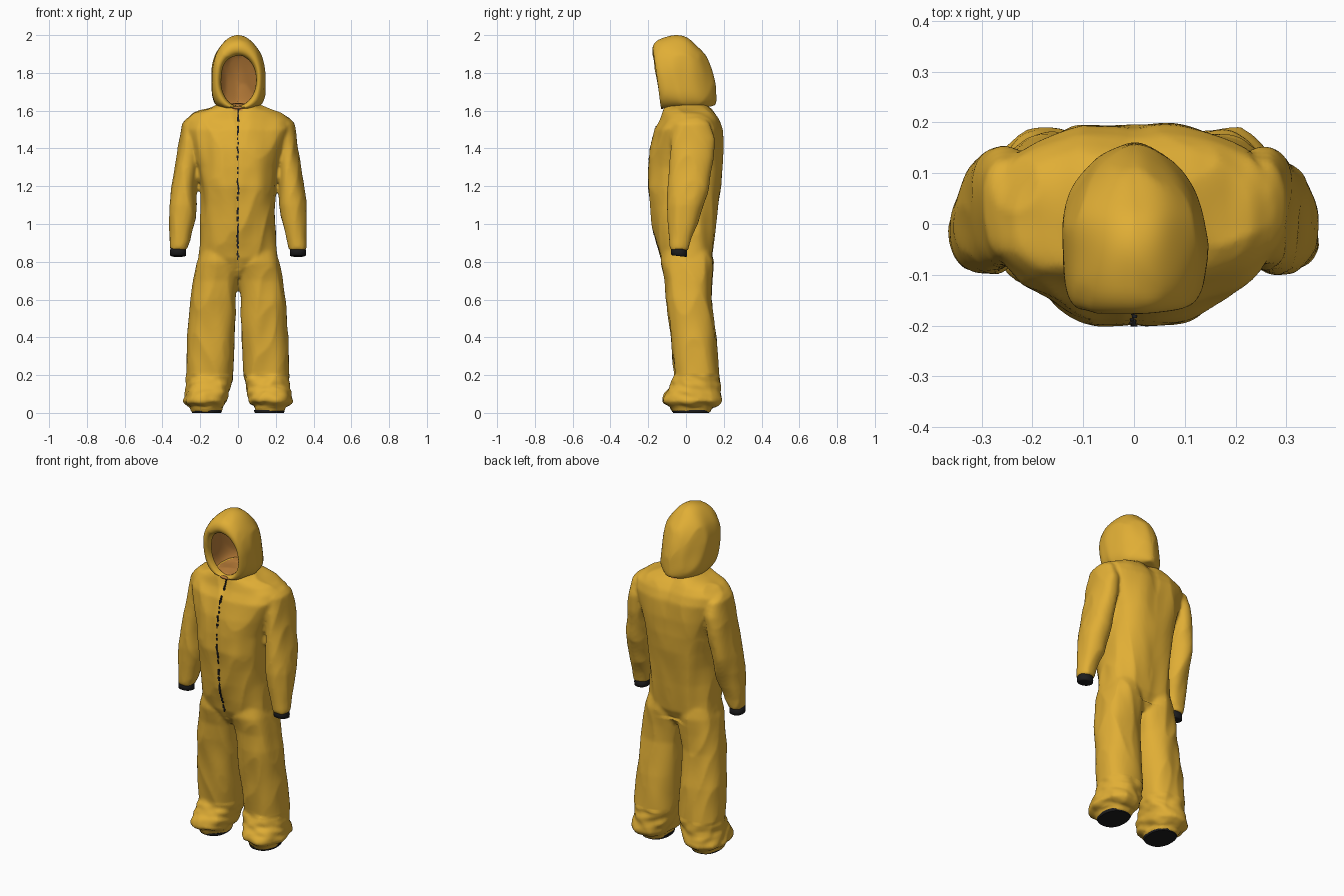
import bpy, bmesh, math, random
from mathutils import Vector, noise
from mathutils.bvhtree import BVHTree

if "Cube" in bpy.data.objects:
    bpy.data.objects.remove(bpy.data.objects["Cube"])

random.seed(4)


def material(name, rgb):
    m = bpy.data.materials.new(name)
    m.diffuse_color = (*rgb, 1)
    m.use_nodes = True
    m.node_tree.nodes["Principled BSDF"].inputs["Base Color"].default_value = m.diffuse_color
    return m


YELLOW = material("yellow fabric", (0.75, 0.425, 0.036))
LINING = material("brown lining", (0.50, 0.21, 0.042))
BLACK = material("black rubber", (0.012, 0.012, 0.013))


def spow(v, n):
    return math.copysign(abs(v) ** (2 / n), v)


def oval(z, x0, x1, y0, y1, n=2.3, count=40):
    """Horizontal super-ellipse ring."""
    ring = []
    for i in range(count):
        a = 2 * math.pi * i / count
        ring.append(Vector(((x0 + x1) / 2 + (x1 - x0) / 2 * spow(math.cos(a), n),
                            (y0 + y1) / 2 + (y1 - y0) / 2 * spow(math.sin(a), n), z)))
    return ring


def loft(bm, rings, cap_start=True, cap_end=True):
    rows = [[bm.verts.new(p) for p in r] for r in rings]
    n = len(rows[0])
    for a, b in zip(rows, rows[1:]):
        for i in range(n):
            j = (i + 1) % n
            bm.faces.new((a[i], a[j], b[j], b[i]))
    if cap_start:
        bm.faces.new(rows[0])
    if cap_end:
        bm.faces.new(rows[-1])


def make(name, bm, mats, smooth=True):
    bmesh.ops.recalc_face_normals(bm, faces=bm.faces[:])
    me = bpy.data.meshes.new(name)
    bm.to_mesh(me)
    bm.free()
    ob = bpy.data.objects.new(name, me)
    bpy.context.collection.objects.link(ob)
    for m in mats:
        me.materials.append(m)
    for p in me.polygons:
        p.use_smooth = smooth
    return ob


def bake(ob, mats):
    """Replace the mesh by its modified version."""
    dg = bpy.context.evaluated_depsgraph_get()
    me = bpy.data.meshes.new_from_object(ob.evaluated_get(dg))
    ob.modifiers.clear()
    ob.data = me
    me.materials.clear()
    for m in mats:
        me.materials.append(m)
    for p in me.polygons:
        p.use_smooth = True
        p.material_index = 0


def crumple(ob, amount):
    """Push soft, mostly lengthwise cloth folds into the surface."""
    moves = []
    for v in ob.data.vertices:
        c = v.co
        f = noise.noise(Vector((c.x * 11, c.y * 9, c.z * 3 + c.x * 3)))
        g = abs(noise.noise(Vector((c.x * 9 + 5, c.y * 8, c.z * 4 - abs(c.x) * 5))))
        d = amount * (f + 0.7 - 2.2 * g)
        if 0.03 < c.z < 0.2:  # bunched trouser hems
            d += 0.009 * noise.noise(Vector((c.x * 14, c.y * 14, c.z * 28 + c.y * 8)))
        moves.append(v.normal * d)
    for v, m in zip(ob.data.vertices, moves):
        v.co += m


# Suit: torso, sleeves and trouser legs fused into one skin
bm = bmesh.new()
TORSO = [(1.635, .10, -.11, .12), (1.612, .165, -.12, .135), (1.585, .235, -.125, .155),
         (1.55, .275, -.135, .178), (1.5, .28, -.165, .197), (1.4, .245, -.19, .205),
         (1.3, .215, -.203, .205), (1.2, .2, -.209, .197), (1.1, .195, -.192, .182),
         (1.0, .196, -.177, .167), (.9, .203, -.155, .155), (.82, .212, -.133, .145),
         (.77, .18, -.105, .12), (.72, .1, -.07, .09)]
loft(bm, [oval(z, -h, h, a, b, 2.4, 56) for z, h, a, b in TORSO])
SLEEVE = [(1.56, .24, .03, .03, .05), (1.53, .248, .032, .05, .09),
          (1.45, .253, .037, .056, .115), (1.35, .264, .033, .06, .115),
          (1.2, .282, .014, .066, .108), (1.1, .290, -.003, .072, .095),
          (1.0, .299, -.018, .064, .077), (.93, .307, -.03, .055, .06),
          (.885, .313, -.035, .05, .052), (.862, .314, -.035, .046, .048)]
LEG = [(.86, .01, .2, -.12, .13), (.8, .0, .216, -.13, .143), (.7, .0, .235, -.11, .135),
       (.6, .012, .248, -.105, .132), (.4, .021, .264, -.08, .158), (.2, .03, .271, -.06, .172),
       (.13, .043, .275, -.09, .175), (.09, .05, .281, -.112, .18),
       (.06, .058, .288, -.124, .187), (.042, .075, .268, -.1, .165),
       (.03, .084, .247, -.076, .13), (.003, .087, .245, -.07, .124)]
for s in (-1, 1):
    loft(bm, [oval(z, s * x - hx, s * x + hx, y - hy, y + hy) for z, x, y, hx, hy in SLEEVE])
    loft(bm, [oval(z, min(s * a, s * b), max(s * a, s * b), c, d, 2.4) for z, a, b, c, d in LEG])
suit = make("suit_body", bm, [YELLOW, LINING])
rm = suit.modifiers.new("fuse", 'REMESH')
rm.mode = 'VOXEL'
rm.voxel_size = 0.0095
sm = suit.modifiers.new("soften", 'SMOOTH')
sm.factor = 0.5
sm.iterations = 6
bake(suit, [YELLOW, LINING])
crumple(suit, 0.006)
# Hollow down the back and a narrow front seam
for v in suit.data.vertices:
    c = v.co
    c.z = max(c.z, 0.004)
    if c.z > 0.76:
        if c.y > 0.05:
            c.y -= 0.013 * math.exp(-(c.x / 0.06) ** 2)
        elif c.y < -0.05:
            c.y += 0.004 * math.exp(-(c.x / 0.012) ** 2)
# Neck floor inside the hood shows the lining
for p in suit.data.polygons:
    if p.center.z > 1.6 and (p.center.x / .1) ** 2 + (p.center.y / .12) ** 2 < 1:
        p.material_index = 1

# Hood: rings run from the face opening to the back of the head
HOOD = [(-.135, 1.63, 1.902, .092, 2, .0), (-.158, 1.622, 1.91, .099, 2, .0),
        (-.168, 1.614, 1.93, .112, 2.2, .03), (-.158, 1.608, 1.962, .129, 2.6, .08),
        (-.12, 1.606, 1.988, .14, 3.2, .1), (-.06, 1.606, 2.003, .146, 3.6, .1),
        (-.01, 1.608, 2.005, .144, 3.6, .1), (.035, 1.61, 1.99, .131, 3.6, .1),
        (.07, 1.613, 1.96, .108, 3.4, .1), (.1, 1.618, 1.915, .078, 3, .05),
        (.125, 1.625, 1.85, .042, 2.6, .0), (.137, 1.65, 1.77, .012, 2, .0)]
bm = bmesh.new()
rings = []
for y, z0, z1, hx, n, egg in HOOD:
    ring = []
    for i in range(36):
        a = 2 * math.pi * i / 36
        sa = math.sin(a)
        e = n if sa < 0 else 2.1
        z = (z0 + z1) / 2 + (z1 - z0) / 2 * spow(sa, e)
        x = hx * spow(math.cos(a), e) * (1 - egg * sa)
        ring.append(Vector((x, y + 0.13 * (1.86 - z), z)))
    rings.append(ring)
loft(bm, rings, cap_start=False)
hood = make("hood", bm, [YELLOW, LINING])
ss = hood.modifiers.new("round", 'SUBSURF')
ss.levels = ss.render_levels = 2
bake(hood, [YELLOW, LINING])
crumple(hood, 0.006)
top = max(v.co.z for v in hood.data.vertices)
for v in hood.data.vertices:
    v.co.z += (2.0 - top) * max(0, (v.co.z - 1.6) / 0.4)
so = hood.modifiers.new("lining", 'SOLIDIFY')
so.thickness = 0.006
so.offset = -1
so.material_offset = 1

# Black wrist cuffs and boot soles
for s, side in ((-1, "right"), (1, "left")):
    bm = bmesh.new()
    cuff = [(.885, .040), (.85, .043), (.833, .042), (.83, .036)]
    loft(bm, [oval(z, s * .317 - h, s * .317 + h, -.037 - h, -.037 + h, 2.2) for z, h in cuff])
    for v in bm.verts:  # hem slopes down toward the back
        v.co.z -= 0.12 * (v.co.y + 0.037)
    make(side + "_wrist_cuff", bm, [BLACK])
    bm = bmesh.new()
    sole = [(.016, 0.0), (.008, 0.0), (0, .004)]
    loft(bm, [oval(z, s * .166 - .08 + d, s * .166 + .08 - d, -.072 + d, .126 - d, 2.3)
              for z, d in sole])
    make(side + "_sole", bm, [BLACK], smooth=False)

# Zip: small uneven teeth laid along the front seam
bm = bmesh.new()
tree = BVHTree.FromPolygons([v.co.copy() for v in suit.data.vertices],
                            [tuple(p.vertices) for p in suit.data.polygons])
z = 0.78
while z < 1.61:
    z += 0.012
    if random.random() < 0.25:
        continue
    x = random.uniform(-.004, .002)
    hit = tree.ray_cast(Vector((x, -1, z)), Vector((0, 1, 0)))[0]
    if hit:
        made = bmesh.ops.create_cube(bm, size=1)["verts"]
        w = random.uniform(.006, .012)
        for v in made:
            v.co = Vector((x + v.co.x * w, hit.y - 0.001 + v.co.y * .006, z + v.co.z * .013))
make("front_zip", bm, [BLACK], smooth=False)
